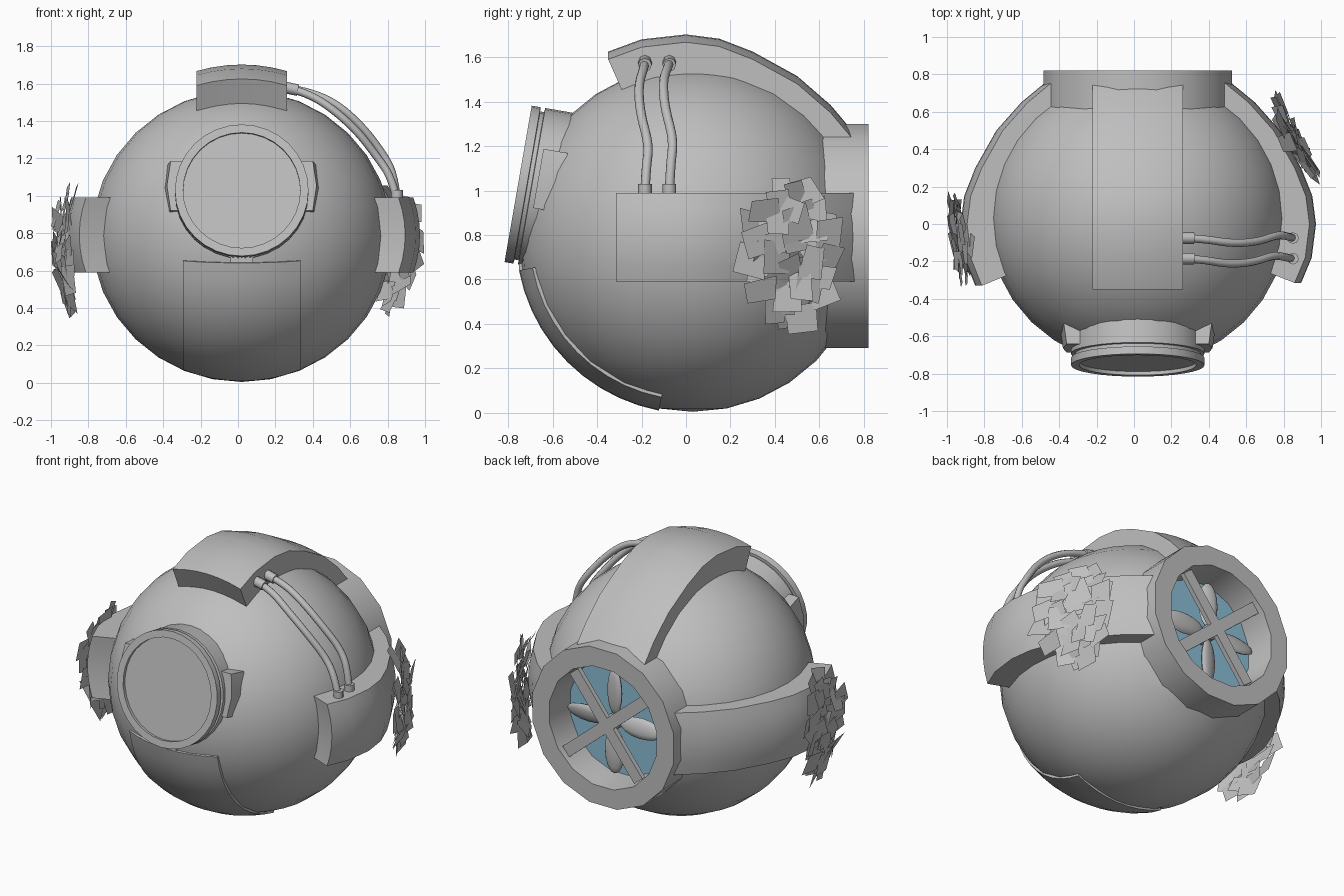
import bpy, bmesh, math, random
from mathutils import Vector, Matrix

if "Cube" in bpy.data.objects:
    bpy.data.objects.remove(bpy.data.objects["Cube"])

random.seed(7)
CX = 0.02                      # symmetry plane of the hull
HULL = Vector((CX, 0.03, 0.785))
RADII = Vector((0.803, 0.785, 0.78))


def material(name, rgb):
    m = bpy.data.materials.new(name)
    m.diffuse_color = (*rgb, 1)
    m.use_nodes = True
    m.node_tree.nodes["Principled BSDF"].inputs["Base Color"].default_value = m.diffuse_color
    return m


GREY = material("grey metal", (0.52, 0.52, 0.52))
BLUE = material("blue backing", (0.26, 0.52, 0.69))


def finish(name, bm, mat=GREY, matrix=None, angle=35, normals=True):
    if normals:
        bmesh.ops.recalc_face_normals(bm, faces=bm.faces)
    me = bpy.data.meshes.new(name)
    bm.to_mesh(me)
    bm.free()
    ob = bpy.data.objects.new(name, me)
    bpy.context.collection.objects.link(ob)
    me.materials.append(mat)
    if matrix:
        ob.matrix_world = matrix
    bpy.ops.object.select_all(action='DESELECT')
    ob.select_set(True)
    bpy.context.view_layer.objects.active = ob
    bpy.ops.object.shade_smooth_by_angle(angle=math.radians(angle))
    return ob


def loft(bm, rows, closed=True, caps=False):
    """Skin a list of equal-length point rows."""
    rows = [[bm.verts.new(p) for p in row] for row in rows]
    n = len(rows[0])
    for a, b in zip(rows, rows[1:]):
        for i in range(n if closed else n - 1):
            j = (i + 1) % n
            bm.faces.new((a[i], a[j], b[j], b[i]))
    if caps:
        bm.faces.new(rows[0])
        bm.faces.new(rows[-1])


def lathe(name, profile, segs, matrix, mat=GREY, caps=False, phase=0.0):
    """Turn (radius, y) points around the local y axis."""
    bm = bmesh.new()
    ang = [2 * math.pi * (i + phase) / segs for i in range(segs)]
    loft(bm, [[(r * math.cos(a), y, r * math.sin(a)) for a in ang] for r, y in profile],
         caps=caps)
    return finish(name, bm, mat, matrix)


def box(name, size, matrix):
    bm = bmesh.new()
    bmesh.ops.create_cube(bm, size=1)
    bmesh.ops.scale(bm, vec=size, verts=bm.verts)
    return finish(name, bm, GREY, matrix)


# Hull, opened at the back for the thruster
bm = bmesh.new()
bmesh.ops.create_uvsphere(bm, u_segments=32, v_segments=16, radius=1)
bmesh.ops.scale(bm, vec=RADII, verts=bm.verts)
bmesh.ops.bisect_plane(bm, geom=bm.verts[:] + bm.edges[:] + bm.faces[:],
                       plane_co=(0, 0.62, 0), plane_no=(0, 1, 0), clear_outer=True)
finish("hull", bm, matrix=Matrix.Translation(HULL))

# Armour bands: one outer and inner profile (y, distance), crowned across the width
OUTER = [(-.35, .85), (-.2, .905), (0, .927), (.15, .908), (.3, .85), (.5, .74), (.65, .61), (.77, .468)]
INNER = [(-.29, .715), (-.15, .745), (0, .76), (.15, .75), (.3, .705), (.45, .63), (.55, .55), (.63, .468)]


def band(name, half, turn, zc, stretch=1.0, shift=0.0):
    rows = []
    for k in range(7):
        u = -1 + k / 3
        drop = 0.035 * u * u
        ring = [(u * half, y, w * stretch - drop) for y, w in OUTER]
        ring += [(u * half, y, w * stretch - drop) for y, w in reversed(INNER)]
        rows.append([(x, y + shift * max(0, -y) / .35, w) for x, y, w in ring])
    bm = bmesh.new()
    loft(bm, rows, caps=True)
    finish(name, bm, matrix=Matrix.Translation((CX, 0, zc)) @ Matrix.Rotation(turn, 4, 'Y'))


band("top_band", 0.243, 0, 0.775)
band("right_band", 0.20, math.pi / 2, 0.79, 1.028, 0.035)
band("left_band", 0.20, -math.pi / 2, 0.79, 1.022, 0.02)

# Thruster shroud, blue backing, fan and guard bars
THR = Matrix.Translation((CX, 0, 0.795))
lathe("thruster_shroud", [(.514, .56), (.514, .82), (.39, .82), (.37, .62), (.37, .56), (.514, .56)],
      16, THR, phase=0.5)
lathe("thruster_backing", [(.38, .60), (.38, .635)], 16, THR, BLUE, caps=True, phase=0.5)
lathe("fan_hub", [(.05, .62), (.05, .72), (.025, .75)], 16, THR, caps=True)
for i in range(4):
    bm = bmesh.new()
    bmesh.ops.create_uvsphere(bm, u_segments=12, v_segments=8, radius=1)
    bmesh.ops.scale(bm, vec=(0.062, 0.024, 0.15), verts=bm.verts)
    finish("fan_blade", bm, matrix=THR @ Matrix.Translation((0, .70, 0))
           @ Matrix.Rotation(i * math.pi / 2, 4, 'Y') @ Matrix.Translation((0, 0, .19))
           @ Matrix.Rotation(-0.25, 4, 'Z'))
for deg in (40, -52):
    box("guard_bar", (0.75, 0.03, 0.075), THR @ Matrix.Translation((0, .775, 0))
        @ Matrix.Rotation(math.radians(deg), 4, 'Y'))

# Front porthole, tilted slightly upward
PORT = Matrix.Translation((CX, -.755, 1.03)) @ Matrix.Rotation(-.172, 4, 'X')
lathe("porthole_rim", [(.313, .025), (.313, 0), (.357, 0), (.357, .04), (.338, .042), (.338, .06),
                       (.357, .062), (.357, .30)], 32, PORT)
lathe("porthole_glass", [(.32, .02), (.32, .035)], 32, PORT, caps=True)
for s in (-1, 1):
    bm = bmesh.new()
    pts = [(.33, -.055), (.40, -.055), (.415, .055), (.33, .055)]
    loft(bm, [[(s * x, y, z) for x, y in pts] for z in (-.135, 0, .135)], caps=True)
    for v in bm.verts:
        if abs(v.co.z) > .12:
            v.co.x -= s * .02
    finish("porthole_clamp", bm, matrix=Matrix.Translation((CX, -.61, 1.045))
           @ Matrix.Rotation(-.172, 4, 'X'), angle=20)
box("porthole_hinge", (.12, .08, .05), Matrix.Translation((CX, -.71, .668)))

# Curved chin plate wrapped on the hull
bm = bmesh.new()
rows = []
for k in range(9):
    x = (-.315 + .63 * k / 8) / RADII.x
    ang = [math.radians(190.5 + 68.5 * i / 10) for i in range(11)]
    ro, ri = (math.sqrt(r * r - x * x) for r in (1.012, .965))
    rows.append([(x, ro * math.cos(a), ro * math.sin(a)) for a in ang]
                + [(x, ri * math.cos(a), ri * math.sin(a)) for a in reversed(ang)])
loft(bm, rows, caps=True)
bmesh.ops.scale(bm, vec=RADII, verts=bm.verts)
finish("chin_plate", bm, matrix=Matrix.Translation(HULL))


# Cables with end fittings
def tube(name, pts, radius, kind='NURBS'):
    cu = bpy.data.curves.new(name, 'CURVE')
    cu.dimensions = '3D'
    cu.bevel_depth = radius
    cu.bevel_resolution = 2
    cu.resolution_u = 4
    cu.use_fill_caps = True
    sp = cu.splines.new(kind)
    sp.points.add(len(pts) - 1)
    for p, co in zip(sp.points, pts):
        p.co = (*co, 1)
    if kind == 'NURBS':
        sp.order_u = 3
        sp.use_endpoint_u = True
    cu.materials.append(GREY)
    ob = bpy.data.objects.new(name, cu)
    bpy.context.collection.objects.link(ob)


for y, lift in ((-.185, 0), (-.075, .025)):
    path = [(.27, 0, 1.575), (.37, -.005, 1.55), (.50, -.03, 1.47), (.64, -.02, 1.345),
            (.75, .02, 1.2), (.82, .005, 1.1), (.85, 0, .98)]
    bump = (0, .3, 1, 1, 1, .6, 0)
    tube("cable", [(x + lift * b, y + d, z + lift * b) for (x, d, z), b in zip(path, bump)], 0.021)
    tube("cable_fitting", [(.25, y, 1.58), (.32, y, 1.565)], 0.031, 'POLY')
    tube("cable_fitting", [(.85, y, .97), (.85, y, 1.03)], 0.031, 'POLY')


# Overlapping weed scraps clinging to the side bands
def weed(name, side, yc, x0, slope, spread):
    bm = bmesh.new()
    n = 46
    for i in range(n):
        t = math.sqrt((i + .5) / n)
        a = i * 2.39996
        z = .71 + .31 * t * math.sin(a)
        y = yc + spread * t * math.cos(a) * (1 if z > .5 else .7)
        x = x0 + slope * (y - yc) + random.uniform(-.02, .03)
        x -= max(0, .57 - z) * .2 + max(0, z - .9) * .45
        out = Vector((1, -slope, (z - .75) * .9)).normalized()
        out += Vector([random.uniform(-.3, .3) for _ in range(3)])
        out.normalize()
        up = Vector((0, random.uniform(-.4, .4), 1))
        right = up.cross(out).normalized()
        up = out.cross(right)
        w, h = random.uniform(.05, .085), random.uniform(.05, .085)
        vs = []
        for p, q in ((-1, -1), (1, -1), (1, 1), (-1, 1)):
            co = Vector((x, y, z)) + right * p * w * random.uniform(.7, 1.15) + up * q * h * random.uniform(.75, 1.1)
            vs.append(bm.verts.new((max(-1, min(.995, CX + side * co.x)), co.y, co.z)))
        bm.faces.new(vs if side > 0 else vs[::-1])
    finish(name, bm, angle=10, normals=False)


weed("right_weed", 1, .47, .835, -.5, .19)
weed("left_weed", -1, -.08, .955, .12, .21)
